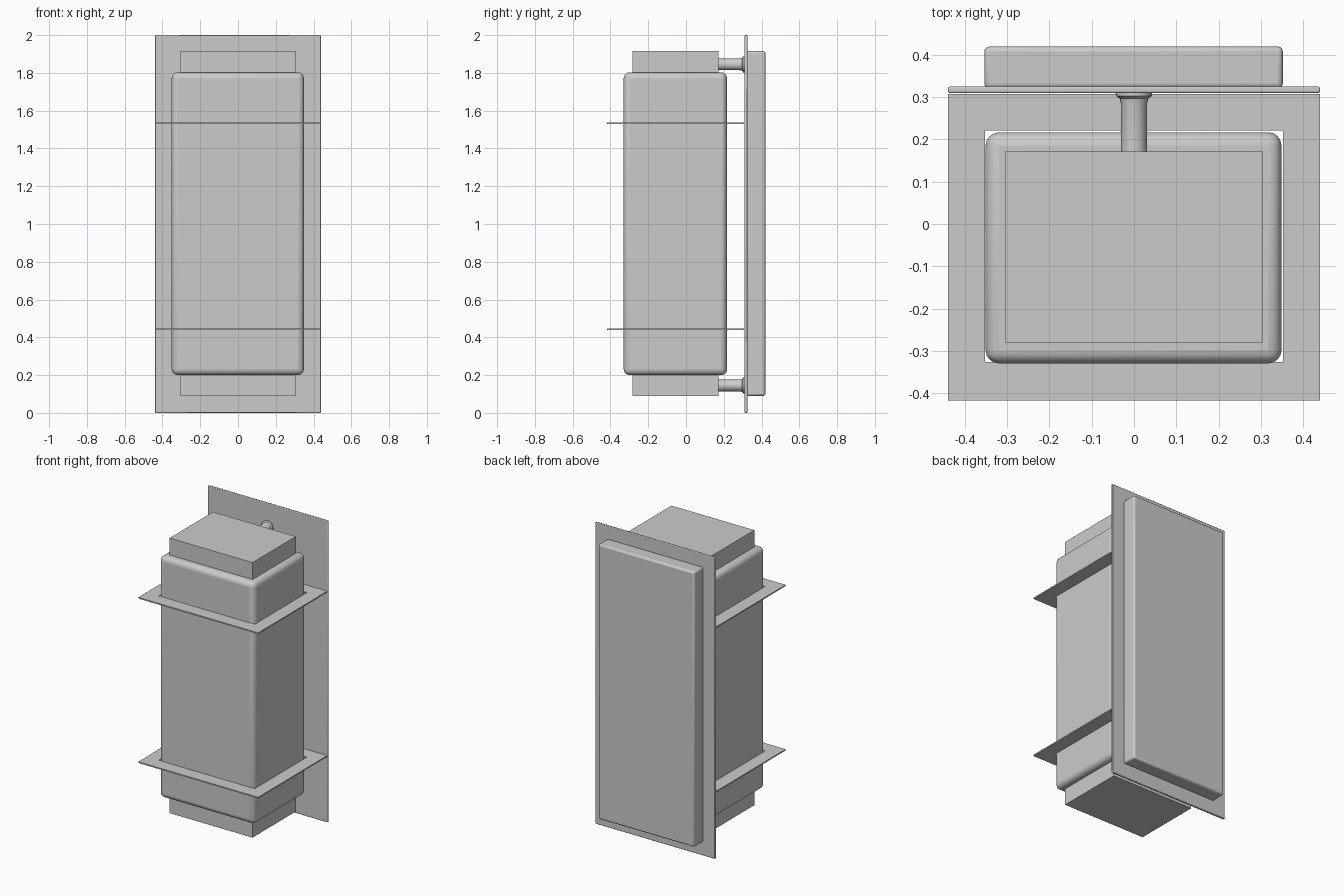
import bpy, bmesh, math
from mathutils import Vector

if "Cube" in bpy.data.objects:
    bpy.data.objects.remove(bpy.data.objects["Cube"])

grey = bpy.data.materials.new("light_grey")
grey.diffuse_color = (0.6, 0.6, 0.6, 1)
grey.use_nodes = True
grey.node_tree.nodes["Principled BSDF"].inputs["Base Color"].default_value = grey.diffuse_color


def finish(name, bm, bevel=0, segments=3):
    bmesh.ops.recalc_face_normals(bm, faces=bm.faces)
    me = bpy.data.meshes.new(name)
    bm.to_mesh(me)
    bm.free()
    me.materials.append(grey)
    ob = bpy.data.objects.new(name, me)
    bpy.context.collection.objects.link(ob)
    if bevel:
        mod = ob.modifiers.new("rounded_edges", 'BEVEL')
        mod.width = bevel
        mod.segments = segments
        mod.limit_method = 'ANGLE'
    bpy.ops.object.select_all(action='DESELECT')
    ob.select_set(True)
    bpy.context.view_layer.objects.active = ob
    bpy.ops.object.shade_smooth_by_angle(angle=math.radians(35))
    return ob


def box(name, lo, hi, bevel=0, segments=3):
    bm = bmesh.new()
    bmesh.ops.create_cube(bm, size=1)
    lo, hi = Vector(lo), Vector(hi)
    for v in bm.verts:
        v.co = (lo + hi) / 2 + v.co * (hi - lo)
    return finish(name, bm, bevel, segments)


def ring(name, z, t):
    # mitred rectangular frame around the lamp body
    outer = [(-0.44, -0.417), (0.44, -0.417), (0.44, 0.307), (-0.44, 0.307)]
    inner = [(-0.353, -0.327), (0.353, -0.327), (0.353, 0.221), (-0.353, 0.221)]
    bm = bmesh.new()
    loops = [[bm.verts.new((x, y, z + s * t / 2)) for x, y in pts]
             for pts, s in ((outer, -1), (outer, 1), (inner, 1), (inner, -1))]
    for a in range(4):
        for i in range(4):
            p, q, j = loops[a], loops[(a + 1) % 4], (i + 1) % 4
            bm.faces.new((p[i], p[j], q[j], q[i]))
    return finish(name, bm)


def arm(name, z, n=24):
    # round arm flaring into a small flange at the wall plate
    profile = [(0.16, 0.031), (0.285, 0.031), (0.297, 0.034), (0.303, 0.042), (0.315, 0.042)]
    bm = bmesh.new()
    rows = [[bm.verts.new((r * math.cos(k * math.tau / n), y, z + r * math.sin(k * math.tau / n)))
             for k in range(n)] for y, r in profile]
    for p, q in zip(rows, rows[1:]):
        for k in range(n):
            j = (k + 1) % n
            bm.faces.new((p[k], p[j], q[j], q[k]))
    bm.faces.new(rows[0])
    bm.faces.new(rows[-1])
    return finish(name, bm)


# wall plate and the box behind it
box("wall_plate", (-0.44, 0.31, 0), (0.44, 0.325, 2), 0.004, 2)
box("wall_box", (-0.354, 0.32, 0.09), (0.352, 0.42, 1.915), 0.012)

# lamp body with rounded edges
box("lamp_body", (-0.351, -0.33, 0.2), (0.349, 0.217, 1.803), 0.032, 4)

# matching parts at the top and bottom
for side, z0, z1, arm_z, ring_z in (("top", 1.77, 1.915, 1.845, 1.533),
                                    ("bottom", 0.09, 0.23, 0.145, 0.442)):
    box(side + "_cap", (-0.304, -0.282, z0), (0.304, 0.172, z1))
    arm(side + "_arm", arm_z)
    ring(side + "_ring", ring_z, 0.008)
